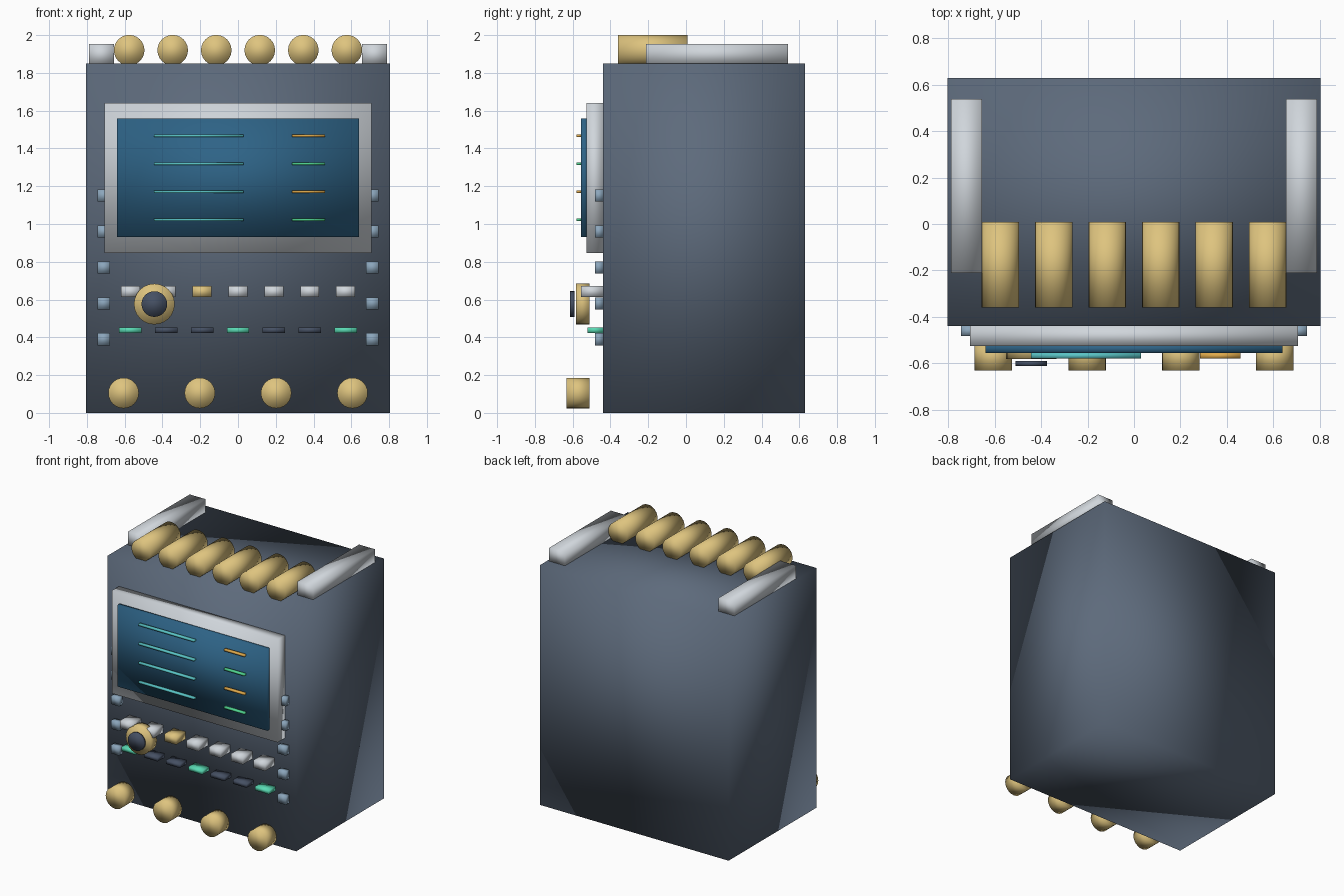
import bpy
import math
from mathutils import Matrix

cube = bpy.data.objects.get("Cube")
if cube:
    bpy.data.objects.remove(cube, do_unlink=True)


def material(name, rgb):
    m = bpy.data.materials.new(name)
    m.use_nodes = True
    m.diffuse_color = (*rgb, 1)
    m.node_tree.nodes["Principled BSDF"].inputs["Base Color"].default_value = (*rgb, 1)
    return m


slate = material("slate", (0.11, 0.145, 0.2))
gold = material("gold", (0.73, 0.55, 0.21))
silver = material("silver", (0.63, 0.67, 0.71))
glass = material("screen_blue", (0.027, 0.125, 0.24))
teal = material("teal", (0.1, 0.55, 0.56))
green = material("green", (0.08, 0.66, 0.28))
mint = material("mint", (0.1, 0.7, 0.45))
orange = material("orange", (0.74, 0.4, 0.07))
steel = material("steel_blue", (0.26, 0.38, 0.5))
dark = material("dark_slate", (0.06, 0.08, 0.125))


def finish(name, mat):
    ob = bpy.context.object
    ob.name = name
    ob.data.materials.append(mat)
    ob.data.shade_smooth()
    return ob


def box(name, mat, x, y, z):
    """Box from (min, max) spans along each axis, softly shaded."""
    bpy.ops.mesh.primitive_cube_add(size=1)
    ob = finish(name, mat)
    spans = (x, y, z)
    size = [b - a for a, b in spans]
    mid = [(a + b) / 2 for a, b in spans]
    ob.data.transform(Matrix.Translation(mid) @ Matrix.Diagonal((*size, 1)))
    return ob


def drum(name, mat, x, z, radius, y):
    """Cylinder lying along y."""
    bpy.ops.mesh.primitive_cylinder_add(
        vertices=24, radius=radius, depth=y[1] - y[0],
        location=(x, (y[0] + y[1]) / 2, z), rotation=(math.pi / 2, 0, 0))
    return finish(name, mat)


def around(c, size):
    return (c - size / 2, c + size / 2)


FRONT = -0.44

# Cabinet, screen frame and screen
box("cabinet", slate, (-0.805, 0.805), (FRONT, 0.63), (0, 1.85))
box("screen_frame", silver, (-0.708, 0.708), (-0.527, FRONT), (0.847, 1.64))
box("screen", glass, (-0.64, 0.64), (-0.557, -0.52), (0.93, 1.558))

# Readout lines on the screen
for i in range(4):
    z = around(1.467 - i * 0.148, 0.014)
    box(f"readout_line_{i}", teal, (-0.445, 0.03), (-0.58, -0.556), z)
    box(f"status_line_{i}", green if i % 2 else orange, (0.285, 0.46), (-0.58, -0.556), z)

# Column of small buttons beside the screen on each side
for side, s in (("left", 1), ("right", -1)):
    for i in range(5):
        box(f"{side}_side_button_{i}", steel, around(s * 0.711, 0.068),
            (-0.483, FRONT), around(1.15 - i * 0.19, 0.064))

# Two rows of keys
for i in range(7):
    x = (i - 3) * 0.19
    box(f"upper_key_{i}", gold if i == 2 else silver, around(x, 0.1),
        (-0.555, FRONT), around(0.642, 0.058))
    box(f"lower_key_{i}", dark if i % 3 else mint, around(x, 0.118),
        (-0.522, FRONT), around(0.438, 0.03))

# Dial with its hub
drum("dial", gold, -0.443, 0.576, 0.108, (-0.582, -0.51))
drum("dial_hub", dark, -0.443, 0.576, 0.068, (-0.613, -0.591))

# Row of knobs along the bottom
for i in range(4):
    drum(f"bottom_knob_{i}", gold, (i - 1.5) * 0.404, 0.105, 0.081, (-0.632, -0.51))

# Row of rollers on top, between two rails
for i in range(6):
    drum(f"top_roller_{i}", gold, (i - 2.5) * 0.2305, 1.92, 0.081, (-0.36, 0.008))
for side, s in (("left", 1), ("right", -1)):
    box(f"{side}_top_rail", silver, around(s * 0.723, 0.134), (-0.212, 0.539), (1.84, 1.953))
